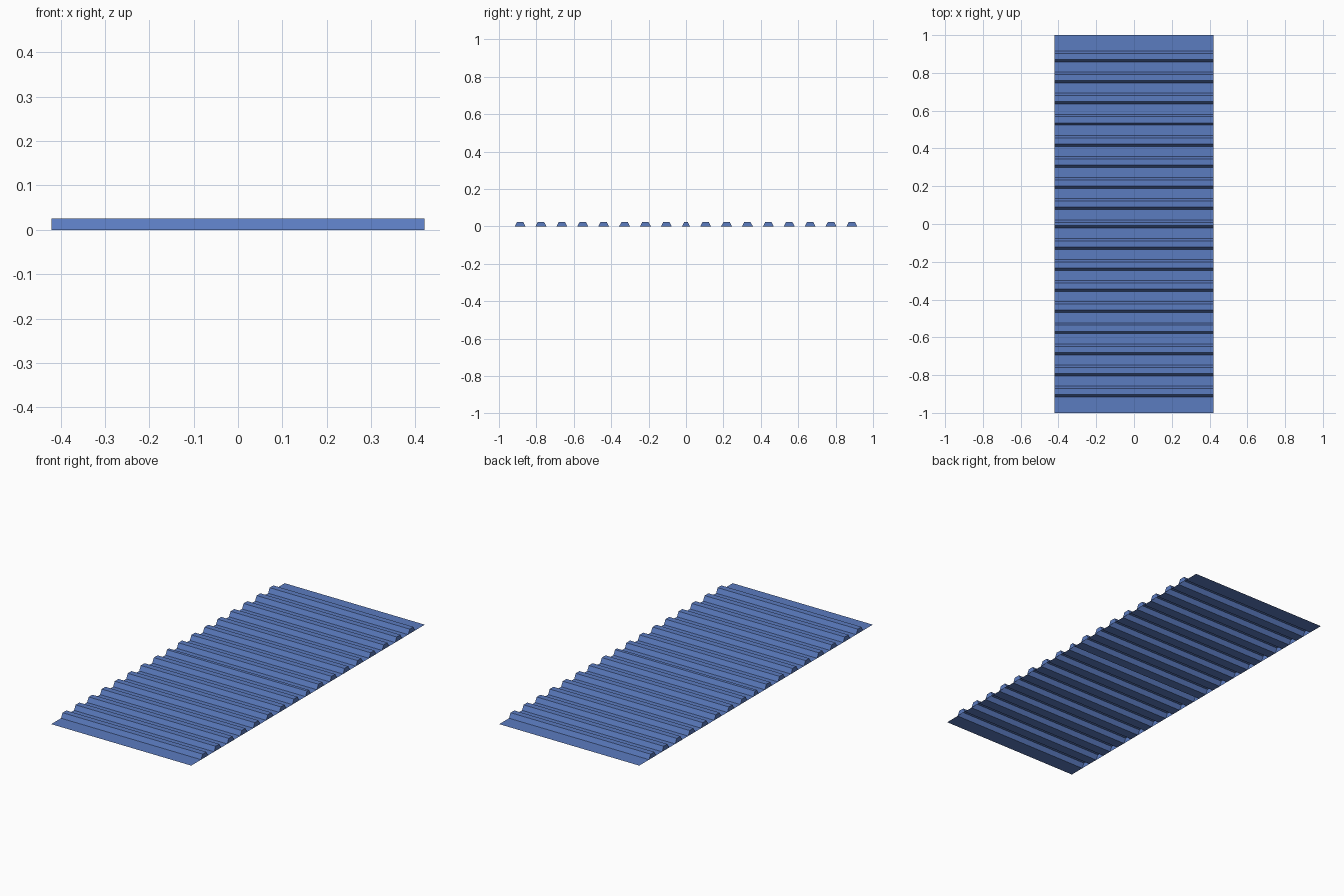
import bpy
import bmesh

if "Cube" in bpy.data.objects:
    bpy.data.objects.remove(bpy.data.objects["Cube"])

HALF_W, HALF_L, HEIGHT = 0.42, 1.0, 0.025
PITCH, OUTER = 0.1117, 0.887      # rib spacing and centre of the outermost rib
SLOPE = 0.013                     # horizontal run of each rib flank

blue = bpy.data.materials.new("sheet blue")
blue.diffuse_color = (0.105, 0.2, 0.53, 1)
blue.use_nodes = True
blue.node_tree.nodes["Principled BSDF"].inputs["Base Color"].default_value = blue.diffuse_color

# Rib layout as (centre, half base width): eight each side, a narrower one in the middle
side = [(OUTER - i * PITCH, 0.029) for i in range(8)]
ribs = sorted(side + [(-c, w) for c, w in side] + [(0.0, 0.0215)])


def rib_profile(c, w):
    return [(c - w, 0), (c - w + SLOPE, HEIGHT), (c + w - SLOPE, HEIGHT), (c + w, 0)]


def finish(bm, name):
    mesh = bpy.data.meshes.new(name)
    bm.to_mesh(mesh)
    bm.free()
    mesh.materials.append(blue)
    obj = bpy.data.objects.new(name, mesh)
    bpy.context.collection.objects.link(obj)


# Corrugated sheet: one folded profile swept across the width, open underneath
profile = [(-HALF_L, 0)]
for rib in ribs:
    profile += rib_profile(*rib)
profile.append((HALF_L, 0))

bm = bmesh.new()
left = [bm.verts.new((-HALF_W, y, z)) for y, z in profile]
right = [bm.verts.new((HALF_W, y, z)) for y, z in profile]
for i in range(len(profile) - 1):
    bm.faces.new((left[i], right[i], right[i + 1], left[i + 1]))
finish(bm, "corrugated_sheet")

# End closures filling both ends of every rib
bm = bmesh.new()
for x in (-HALF_W, HALF_W):
    for rib in ribs:
        pts = rib_profile(*rib)
        if x > 0:
            pts.reverse()
        bm.faces.new([bm.verts.new((x, y, z)) for y, z in pts])
finish(bm, "rib_end_closures")
